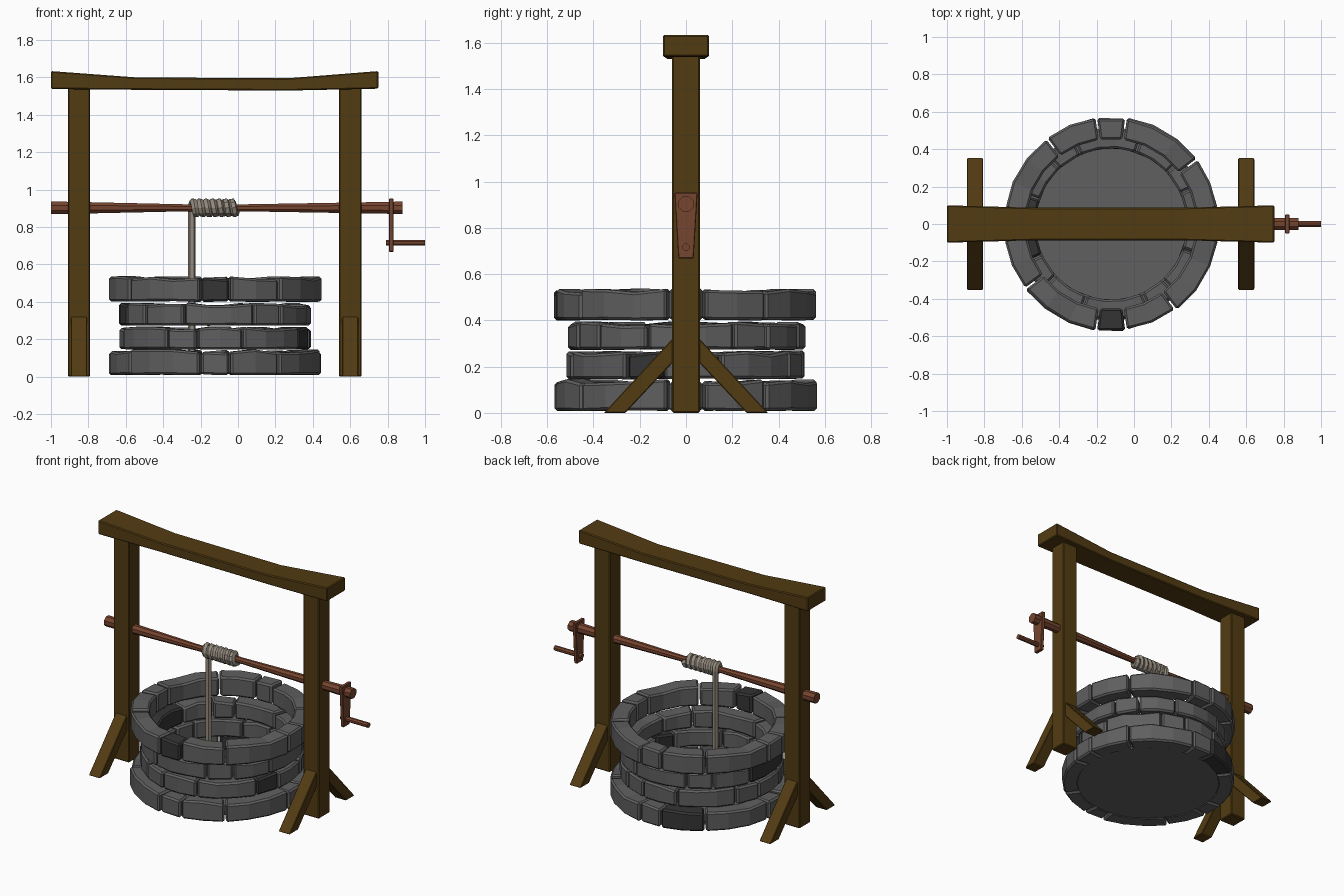
import bpy, bmesh, math, random
from mathutils import Vector

if "Cube" in bpy.data.objects:
    bpy.data.objects.remove(bpy.data.objects["Cube"])

random.seed(4)
CX = -0.122  # centre line of the well and frame


def mat(name, r, g, b):
    m = bpy.data.materials.new(name)
    m.diffuse_color = (r, g, b, 1)
    m.use_nodes = True
    m.node_tree.nodes["Principled BSDF"].inputs["Base Color"].default_value = m.diffuse_color
    return m


STONE = mat("grey stone", 0.115, 0.115, 0.118)
DARK = mat("dark stone", 0.035, 0.035, 0.036)
WOOD = mat("brown timber", 0.085, 0.044, 0.006)
RED = mat("reddish wood", 0.18, 0.058, 0.028)
ROPE = mat("rope fibre", 0.30, 0.26, 0.21)


def finish(bm, name, mats, bevel=0.0):
    bmesh.ops.recalc_face_normals(bm, faces=bm.faces[:])
    me = bpy.data.meshes.new(name)
    bm.to_mesh(me)
    bm.free()
    ob = bpy.data.objects.new(name, me)
    bpy.context.collection.objects.link(ob)
    for m in mats:
        me.materials.append(m)
    if bevel:
        mod = ob.modifiers.new("edge", "BEVEL")
        mod.width = bevel
        mod.segments = 1
        mod.limit_method = "ANGLE"
        mod.angle_limit = math.radians(40)
    return ob


def loft(bm, rings, mi=0):
    """Skin a list of equally long closed rings and cap both ends."""
    vs = [[bm.verts.new(p) for p in r] for r in rings]
    n = len(vs[0])
    faces = [bm.faces.new((a[i], a[(i + 1) % n], b[(i + 1) % n], b[i]))
             for a, b in zip(vs, vs[1:]) for i in range(n)]
    faces += [bm.faces.new(vs[0]), bm.faces.new(vs[-1])]
    for f in faces:
        f.material_index = mi


def solid(name, rings, material, bevel=0.0):
    bm = bmesh.new()
    loft(bm, rings)
    return finish(bm, name, [material], bevel)


def rect_x(x, hy, z0, z1):
    return [(x, -hy, z0), (x, hy, z0), (x, hy, z1), (x, -hy, z1)]


def circle_x(x, r, z, n=8):
    return [(x, r * math.cos((i + .5) * math.tau / n),
             z + r * math.sin((i + .5) * math.tau / n)) for i in range(n)]


# Stone courses: joint angles repeat every quarter turn; one dark stone each
# (name, bottom, top, inner radius, outer radius, joints, dark stone start)
courses = [
    ("base_course", 0.008, 0.138, 0.462, 0.572, (-8, 8, 37), 98),
    ("lower_wall_course", 0.145, 0.262, 0.405, 0.515, (-30, -11, 17), -30),
    ("upper_wall_course", 0.272, 0.388, 0.405, 0.515, (-19, 24, 43), 161),
    ("rim_course", 0.400, 0.530, 0.455, 0.572, (-8, 8, 37), 262),
]
for name, z0, z1, ri, ro, joints, dark in courses:
    bm = bmesh.new()
    cuts = [j + 90 * q for q in range(4) for j in joints]
    for a, b in zip(cuts, cuts[1:] + [cuts[0] + 360]):
        seg = max(1, round((b - a) / 15))
        rings = []
        dr = random.uniform(-.005, .004)
        for k in range(seg + 1):
            t = math.radians(a + .5 + (b - a - 1) * k / seg)
            o = ro + dr + random.uniform(-.003, .003)
            h = z1 + random.uniform(-.012, .008)
            l = z0 + random.uniform(0, .004)
            c, s = math.cos(t), math.sin(t)
            rings.append([(CX + r * c, r * s, z)
                          for r, z in ((ri, l), (o, l), (o, h), (ri, h))])
        loft(bm, rings, 1 if a == dark else 0)
    finish(bm, name, [STONE, DARK], 0.011)

# Floor disc inside the well
solid("well_floor", [[(CX + .47 * math.cos(i * math.tau / 24),
                       .47 * math.sin(i * math.tau / 24), z)
                      for i in range(24)] for z in (0.014, 0.035)], STONE)

# Posts and diagonal braces
for side, x in (("left", -0.85), ("right", 0.60)):
    solid(side + "_post",
          [rect_x(x - .06, .06, 0, 1.55), rect_x(x + .06, .06, 0, 1.55)],
          WOOD, 0.006)
    for face, s in (("front", -1), ("back", 1)):
        prof = [(.355, 0), (.262, 0), (.05, .225), (.05, .33)]
        solid(f"{side}_{face}_brace",
              [[(x + d, s * y, z) for y, z in prof] for d in (-.043, .043)],
              WOOD, 0.004)

# Sagging top beam
solid("top_beam", [rect_x(-1.0, .10, 1.538, 1.634),
                   rect_x(-.54, .087, 1.534, 1.600),
                   rect_x(.27, .087, 1.530, 1.596),
                   rect_x(.75, .10, 1.540, 1.634)], WOOD, 0.006)

# Axle, thinner in the middle
ZA = 0.903
solid("axle", [circle_x(x, r, ZA) for x, r in
               ((-1, .036), (-.9, .035), (-.27, .020), (.02, .020),
                (.78, .034), (.88, .036))], RED)

# Crank arm and handle
solid("crank_arm", [[(x, -.05, .952), (x, .05, .952), (x, .033, .668),
                     (x, -.033, .668)] for x in (.808, .832)], RED, 0.003)
solid("crank_handle", [circle_x(.79, .017, .716), circle_x(1.0, .017, .716)],
      RED)

# Rope: hangs into the well, then winds round the axle
R, TURNS, STEP = 0.032, 7, 10
pts = [Vector((-.247, R, .05)), Vector((-.247, R, ZA - .03))]
for i in range(TURNS * STEP + 1):
    t = math.tau * i / STEP
    pts.append(Vector((-.247 + .239 * i / (TURNS * STEP),
                       R * math.cos(t), ZA + R * math.sin(t))))
cu = bpy.data.curves.new("rope", "CURVE")
cu.dimensions = "3D"
cu.bevel_depth = 0.021
cu.bevel_resolution = 1
cu.use_fill_caps = True
sp = cu.splines.new("POLY")
sp.points.add(len(pts) - 1)
for p, v in zip(sp.points, pts):
    p.co = (*v, 1)
sp.use_smooth = False
rope = bpy.data.objects.new("rope", cu)
bpy.context.collection.objects.link(rope)
cu.materials.append(ROPE)
bpy.context.view_layer.objects.active = rope
rope.select_set(True)
bpy.ops.object.convert(target="MESH")
